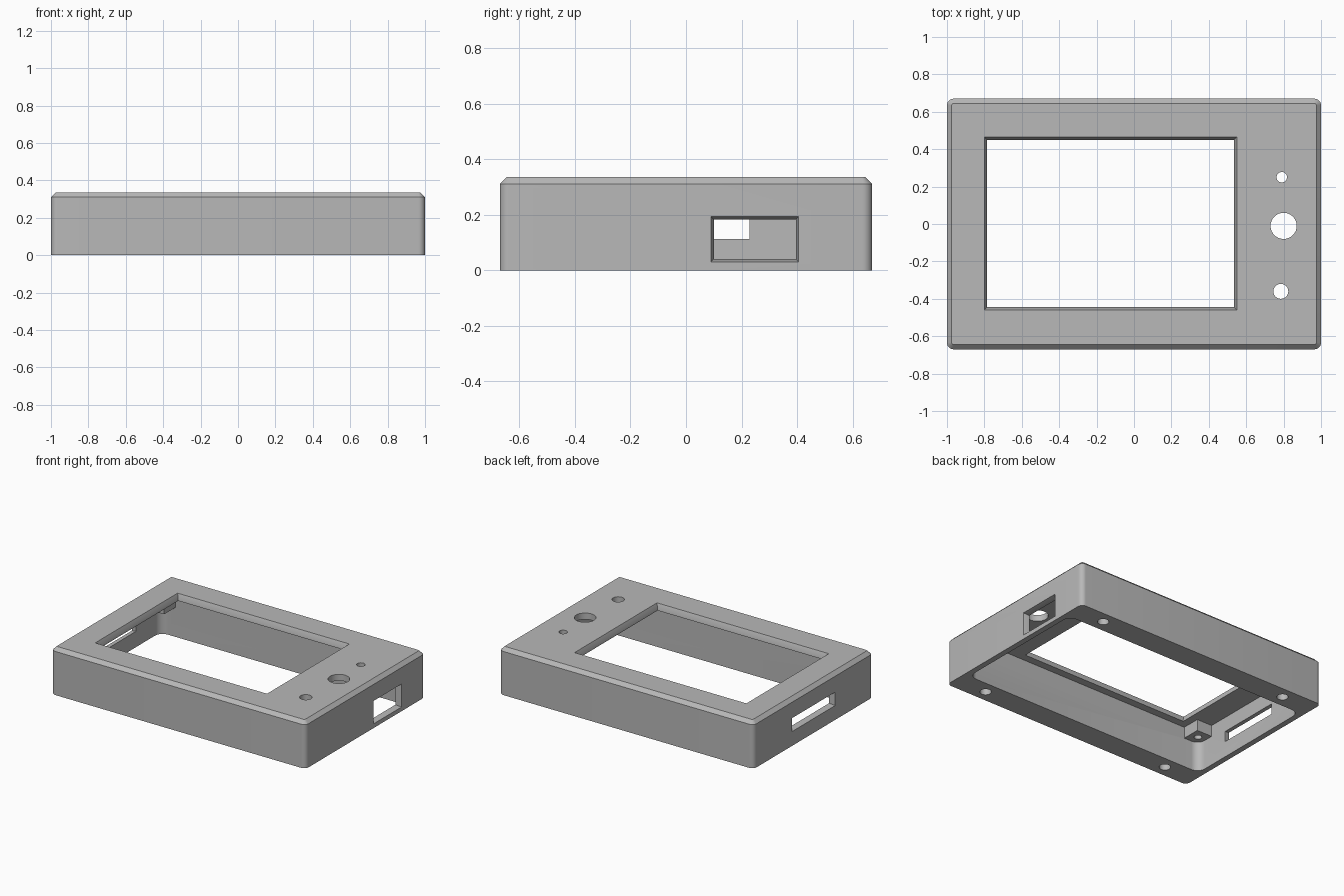
import bpy, bmesh
from math import sin, cos, pi

cube = bpy.data.objects.get("Cube")
if cube:
    bpy.data.objects.remove(cube, do_unlink=True)

grey = bpy.data.materials.new("plain_grey")
grey.use_nodes = True
COLOUR = (0.48, 0.48, 0.48, 1)
grey.diffuse_color = COLOUR
grey.node_tree.nodes["Principled BSDF"].inputs["Base Color"].default_value = COLOUR


def rect(u0, u1, v0, v1, d, r=0, axis="z", grow=0, seg=8):
    """Ring of a (rounded) rectangle at depth d along an axis."""
    u0, u1, v0, v1 = u0 - grow, u1 + grow, v0 - grow, v1 + grow
    corners = [(u1 - r, v1 - r), (u0 + r, v1 - r), (u0 + r, v0 + r), (u1 - r, v0 + r)]
    pts = []
    for i, (u, v) in enumerate(corners):
        for k in range(seg + 1 if r else 1):
            a = (i + k / seg) * pi / 2
            pts.append((u + r * cos(a), v + r * sin(a)))
    return [(d, u, v) if axis == "x" else (u, v, d) for u, v in pts]


def circle(x, y, r, z, n=32):
    return [(x + r * cos(2 * pi * i / n), y + r * sin(2 * pi * i / n), z) for i in range(n)]


def loft(name, rings):
    """Closed solid through matching rings."""
    bm = bmesh.new()
    loops = [[bm.verts.new(p) for p in ring] for ring in rings]
    n = len(loops[0])
    for a, b in zip(loops, loops[1:]):
        for i in range(n):
            j = (i + 1) % n
            bm.faces.new((a[i], a[j], b[j], b[i]))
    bm.faces.new(loops[0][::-1])
    bm.faces.new(loops[-1])
    bmesh.ops.recalc_face_normals(bm, faces=bm.faces)
    me = bpy.data.meshes.new(name)
    bm.to_mesh(me)
    bm.free()
    me.materials.append(grey)
    ob = bpy.data.objects.new(name, me)
    bpy.context.collection.objects.link(ob)
    return ob


def combine(body, tool, operation="DIFFERENCE"):
    bpy.context.view_layer.objects.active = body
    mod = body.modifiers.new(tool.name, "BOOLEAN")
    mod.operation, mod.solver, mod.object = operation, "EXACT", tool
    bpy.ops.object.modifier_apply(modifier=mod.name)
    bpy.data.objects.remove(tool, do_unlink=True)


# Outer shell with rounded corners and chamfered top edge
W, D, H, C = 1.0, 0.67, 0.335, 0.025
case = loft("case", [
    rect(-W, W, -D, D, 0, 0.035),
    rect(-W, W, -D, D, H - C, 0.035),
    rect(-W, W, -D, D, H, 0.012, grow=-C),
])

# Open cavity below
combine(case, loft("cavity", [rect(-0.96, 0.96, -0.5, 0.5, z, 0.06) for z in (-0.1, 0.29)]))

# Corner bosses under the top plate, and screw holes in bosses and rims
for sx in (-1, 1):
    for sy in (-1, 1):
        xs = sorted((sx * 0.84, sx * 0.975))
        ys = sorted((sy * 0.37, sy * 0.52))
        combine(case, loft("boss", [rect(*xs, *ys, z) for z in (0.21, 0.3)]), "UNION")
        combine(case, loft("boss_hole", [circle(sx * 0.9, sy * 0.435, 0.025, z) for z in (0.1, 0.285)]))
        combine(case, loft("rim_hole", [circle(sx * 0.75, sy * 0.586, 0.037, z) for z in (-0.1, 0.2)]))

# Screen window with bevelled lip
combine(case, loft("window", [
    rect(-0.785, 0.535, -0.445, 0.45, z, grow=g)
    for z, g in ((0.24, 0), (0.3, 0), (H, 0.015), (0.405, 0.045))]))

# Round holes through the top plate
for x, y, r in ((0.79, 0.25, 0.028), (0.8, -0.01, 0.07), (0.785, -0.36, 0.04)):
    combine(case, loft("top_hole", [circle(x, y, r, z) for z in (0.25, 0.4)]))

# Tapered side openings
combine(case, loft("side_port", [
    rect(0.1, 0.395, 0.04, 0.183, x, axis="x", grow=g)
    for x, g in ((0.9, 0), (0.965, 0), (W, 0.01), (1.07, 0.03))]))
combine(case, loft("side_slot", [
    rect(-0.235, 0.228, 0.112, 0.187, x, axis="x", grow=g)
    for x, g in ((-0.9, 0), (-0.965, 0), (-W, 0.01), (-1.07, 0.03))]))

# Smooth the rounded corners, keep chamfers crisp
case.data.materials.clear()
case.data.materials.append(grey)
bpy.ops.object.select_all(action="DESELECT")
case.select_set(True)
bpy.context.view_layer.objects.active = case
bpy.ops.object.shade_smooth_by_angle(angle=pi / 6)
